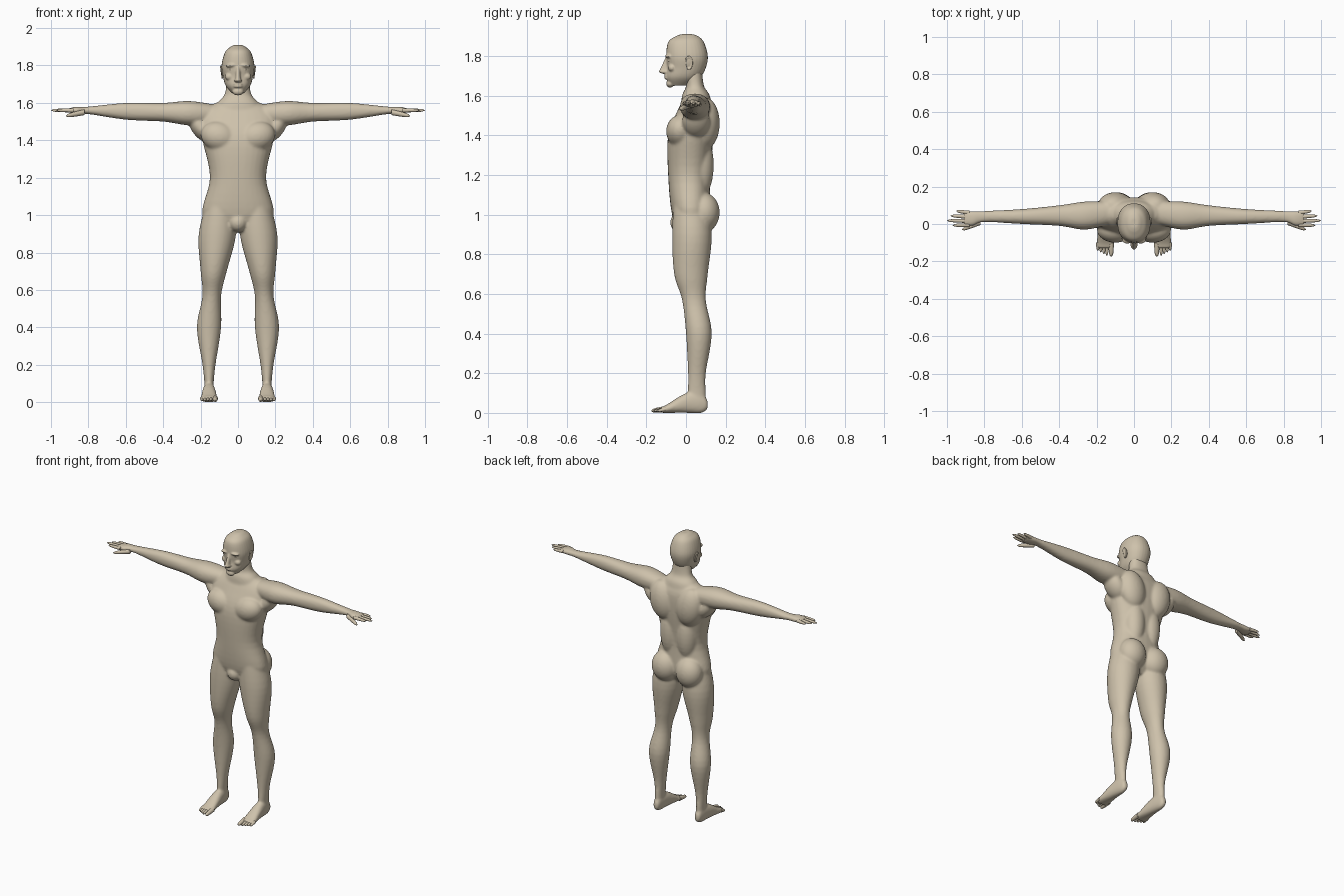
import bpy, bmesh, math
from mathutils import Vector, Matrix

cube = bpy.data.objects.get("Cube")
if cube:
    bpy.data.objects.remove(cube)

skin = bpy.data.materials.new("warm_beige_skin")
skin.use_nodes = True
skin_tone = (.62, .54, .41, 1)
skin.diffuse_color = skin_tone
skin.node_tree.nodes["Principled BSDF"].inputs["Base Color"].default_value = skin_tone

X, Y, Z = range(3)
BOTH, MIDDLE = (1, -1), (1,)
STEPS, SEGMENTS = 5, 32


def smooth_rows(rows):
    """Insert evenly eased cross-sections between the given ones."""
    points = [Vector(row) for row in rows]
    last = len(points) - 1
    result = []
    for i in range(last):
        start, end = points[i], points[i + 1]
        leave = (end - points[max(i - 1, 0)]) / 2
        arrive = (points[min(i + 2, last)] - start) / 2
        for step in range(STEPS):
            t = step / STEPS
            ease = t * t * (3 - 2 * t)
            result.append(start.lerp(end, ease) + leave * (t * (1 - t) ** 2)
                          - arrive * (t * t * (1 - t)))
    return result + [points[last]]


def loft(bm, axis, rows, sides=BOTH, roundness=1.0):
    """Closed tube; each row is a position, then the bounds of the other two axes."""
    for side in sides:
        rings = []
        for position, low_a, high_a, low_b, high_b in smooth_rows(rows):
            ring = []
            for k in range(SEGMENTS):
                angle = math.tau * k / SEGMENTS
                c, s = math.cos(angle), math.sin(angle)
                u = math.copysign(abs(c) ** roundness, c)
                v = math.copysign(abs(s) ** roundness, s)
                place = [(low_a + high_a + u * (high_a - low_a)) / 2,
                         (low_b + high_b + v * (high_b - low_b)) / 2]
                place.insert(axis, position)
                place[X] *= side
                ring.append(bm.verts.new(place))
            rings.append(ring)
        for ring, following in zip(rings, rings[1:]):
            for k in range(SEGMENTS):
                bm.faces.new((ring[k - 1], ring[k], following[k], following[k - 1]))
        bm.faces.new(rings[0])
        bm.faces.new(rings[-1])


def column(bm, rows):
    """Central upright loft; each row is height, half width, front and back."""
    full_rows = [(height, -half, half, front, back) for height, half, front, back in rows]
    loft(bm, Z, full_rows, MIDDLE, roundness=.9)


def blob(bm, centre, size, tilt=0.0, sides=BOTH):
    """Ellipsoid muscle or feature, repeated on each side."""
    for side in sides:
        centre_here = Vector((side * centre[X], centre[Y], centre[Z]))
        matrix = (Matrix.Translation(centre_here) @ Matrix.Rotation(side * tilt, 4, 'Y')
                  @ Matrix.Diagonal(size).to_4x4())
        bmesh.ops.create_uvsphere(bm, u_segments=SEGMENTS, v_segments=16, radius=1, matrix=matrix)


def digit(bm, axis, start, end, radius):
    """Finger or toe that tapers to a rounded tip."""
    start, end = Vector(start), Vector(end)
    rows = []
    for k in range(9):
        t = k / 8
        r = radius * (1 - t / 4) * math.sqrt(1.01 - t ** 6)
        place = list(start.lerp(end, t))
        position = place.pop(axis)
        rows.append((position, place[0] - r, place[0] + r, place[1] - r, place[1] + r))
    loft(bm, axis, rows)


def finish(bm, name, voxel=None, softness=0):
    """Make the object, optionally fusing its volumes into one soft skin."""
    bmesh.ops.recalc_face_normals(bm, faces=bm.faces)
    for face in bm.faces:
        face.smooth = True
    mesh = bpy.data.meshes.new(name)
    bm.to_mesh(mesh)
    bm.free()
    mesh.materials.append(skin)
    part = bpy.data.objects.new(name, mesh)
    bpy.context.collection.objects.link(part)
    if voxel:
        fuse = part.modifiers.new("fuse", 'REMESH')
        fuse.mode = 'VOXEL'
        fuse.voxel_size = voxel
        fuse.use_smooth_shade = True
        soften = part.modifiers.new("soften", 'SMOOTH')
        soften.iterations = softness


# Torso
body = bmesh.new()
column(body, [(1.6, .12, 0, .11), (1.53, .21, -.04, .14), (1.4, .19, -.09, .14),
              (1.2, .15, -.09, .12), (1, .19, -.07, .12), (.91, .07, -.02, .07)])
# Neck and sloping shoulders
column(body, [(1.75, .06, -.01, .08), (1.65, .07, 0, .09), (1.6, .11, -.02, .12), (1.5, .17, -.03, .14)])
# Muscle masses
blob(body, centre=(.1, -.03, 1.42), size=(.1, .07, .08), tilt=-.3)   # chest
blob(body, centre=(.1, .1, 1.46), size=(.09, .07, .13), tilt=.2)     # shoulder blades
blob(body, centre=(.06, .07, 1.25), size=(.07, .07, .17))            # lower back
blob(body, centre=(.09, .09, 1.01), size=(.09, .08, .1))             # buttocks
blob(body, centre=(.2, .05, 1.47), size=(.05, .07, .09), tilt=.6)    # armpits
blob(body, centre=(0, -.03, .96), size=(.05, .05, .05), sides=MIDDLE)
# Legs
loft(body, Z, [(1.1, .02, .16, -.06, .1), (.9, .01, .21, -.07, .13), (.7, .06, .2, -.06, .11),
               (.57, .09, .19, -.02, .1), (.4, .09, .22, 0, .13), (.2, .12, .19, .01, .1),
               (.1, .13, .18, .01, .1), (.03, .13, .18, .03, .1)])
# Feet
loft(body, Y, [(.11, .14, .17, .02, .06), (.08, .13, .18, 0, .1), (0, .12, .19, 0, .1),
               (-.1, .11, .2, 0, .04), (-.13, .11, .2, 0, .03)], roundness=.9)
# Arms and palms
loft(body, X, [(.12, 0, .12, 1.49, 1.59), (.26, -.03, .12, 1.48, 1.61), (.4, -.01, .1, 1.5, 1.6),
               (.6, 0, .08, 1.51, 1.6), (.8, .01, .07, 1.54, 1.58), (.86, -.01, .07, 1.54, 1.58),
               (.91, -.01, .07, 1.55, 1.57)], roundness=.9)
finish(body, "body", voxel=.007, softness=10)

# Fingers and thumbs
hands = bmesh.new()
for i, reach in enumerate((.95, .98, 1, .97)):
    across = .06 - .022 * i
    digit(hands, X, start=(.88, across, 1.56), end=(reach, across * 1.15, 1.56), radius=.011)
digit(hands, X, start=(.82, .01, 1.55), end=(.92, -.03, 1.53), radius=.015)
finish(hands, "fingers")

# Toes, longest on the inner side
feet = bmesh.new()
digit(feet, Y, start=(.122, -.1, .02), end=(.122, -.175, .01), radius=.015)
for i in range(4):
    across = .145 + .016 * i
    digit(feet, Y, start=(across, -.1, .02), end=(across, -.17 + .009 * i, .01), radius=.01)
finish(feet, "toes")

# Head
head = bmesh.new()
column(head, [(1.91, .02, -.02, .03), (1.9, .04, -.05, .06), (1.87, .07, -.09, .09),
              (1.8, .088, -.1, .11), (1.74, .08, -.095, .1), (1.69, .065, -.1, .07),
              (1.65, .03, -.08, .01)])
blob(head, centre=(.035, -.085, 1.8), size=(.03, .02, .01), tilt=.1)  # brows
blob(head, centre=(.045, -.07, 1.74), size=(.025, .02, .02))          # cheeks
blob(head, centre=(0, -.08, 1.66), size=(.03, .02, .02), sides=MIDDLE)
# Nose
column(head, [(1.8, .01, -.1, -.07), (1.735, .014, -.13, -.07), (1.72, .02, -.137, -.07),
              (1.71, .014, -.12, -.07)])
# Lips
for height in (1.7, 1.688):
    blob(head, centre=(0, -.095, height), size=(.025, .014, .007), sides=MIDDLE)
finish(head, "head", voxel=.0045, softness=4)

# Eyes
eyes = bmesh.new()
blob(eyes, centre=(.034, -.08, 1.777), size=(.015, .012, .008))
finish(eyes, "eyes")

# Ears with a raised rim
ears = bmesh.new()
blob(ears, centre=(.084, .016, 1.765), size=(.007, .018, .03), tilt=.2)
for k in range(14):
    turn = math.radians(19 * k - 110)
    rim = (.088 + .004 * math.sin(turn), .014 + .017 * math.cos(turn), 1.765 + .03 * math.sin(turn))
    blob(ears, centre=rim, size=(.005, .005, .006))
finish(ears, "ears", voxel=.003, softness=3)
